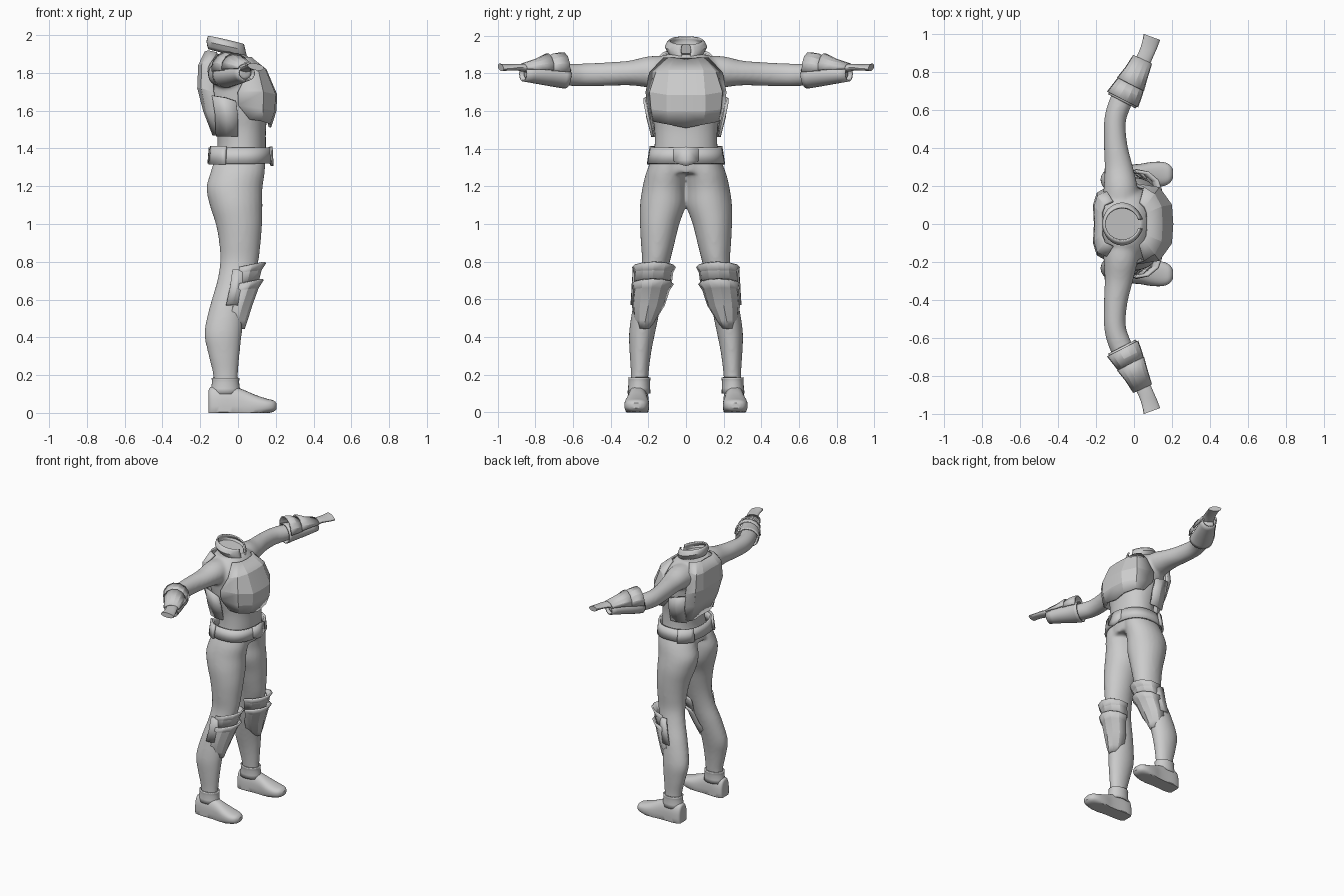
import bpy, bmesh, math
from mathutils import Vector as V

grey = bpy.data.materials.new("plain grey")
grey.diffuse_color = (0.6, 0.6, 0.6, 1)


def level(x, y, z, rx, ry, tilt=0):
    """Horizontal ring; tilt raises its front."""
    return V((x, y, z)), V((rx, 0, tilt)), V((0, ry, 0))


def span(x0, x1, y, z, ry):
    return level((x0 + x1) / 2, y, z, (x1 - x0) / 2, ry)


def across(x, y, z, rh, rv, turn=0, roll=0):
    """Upright ring for parts that run along the arm."""
    a = math.radians(turn)
    return V((x, y, z)), V((math.cos(a) * rh, -math.sin(a) * rh, roll)), V((0, 0, rv))


def smooth_rings(rings, k):
    out = []
    for i in range(len(rings) - 1):
        p = [rings[max(0, min(len(rings) - 1, i + d))] for d in (-1, 0, 1, 2)]
        for j in range(k):
            t = j / k
            out.append([0.5 * (2 * b + (c - a) * t + (2 * a - 5 * b + 4 * c - d) * t * t
                               + (3 * b - a - 3 * c + d) * t ** 3)
                        for a, b, c, d in zip(*p)])
    return out + [rings[-1]]


def loft(bm, rings, n=24, k=4, arc=None, caps=True, side=1, power=2.0):
    """Skin over rings, closed all round or limited to an arc in degrees."""
    rows = []
    a0, a1 = arc or (0, 360)
    count = n + 1 if arc else n
    for c, u, v in smooth_rings(rings, k):
        row = []
        for i in range(count):
            a = math.radians(a0 + (a1 - a0) * i / n)
            cs, sn = math.cos(a), math.sin(a)
            p = c + u * math.copysign(abs(cs) ** (2 / power), cs) \
                  + v * math.copysign(abs(sn) ** (2 / power), sn)
            row.append(bm.verts.new((p.x, p.y * side, max(p.z, 0))))
        rows.append(row)
    for r, s in zip(rows, rows[1:]):
        for i in range(n):
            j = (i + 1) % count
            bm.faces.new((r[i], r[j], s[j], s[i]))
    if caps and not arc:
        bm.faces.new(rows[0])
        bm.faces.new(rows[-1])


def sheet(bm, rows):
    """Faceted plate from rows of points."""
    grid = [[bm.verts.new(p) for p in row] for row in rows]
    for r, s in zip(grid, grid[1:]):
        for i in range(len(r) - 1):
            bm.faces.new((r[i], r[i + 1], s[i + 1], s[i]))


def finish(bm, name, mirror=False, thick=0, angle=35):
    bmesh.ops.recalc_face_normals(bm, faces=bm.faces)
    me = bpy.data.meshes.new(name)
    bm.to_mesh(me)
    bm.free()
    me.materials.append(grey)
    ob = bpy.data.objects.new(name, me)
    bpy.context.collection.objects.link(ob)
    if mirror:
        m = ob.modifiers.new("mirror", 'MIRROR')
        m.use_axis = (False, True, False)
        m.merge_threshold = 0.0005
    if thick:
        s = ob.modifiers.new("thickness", 'SOLIDIFY')
        s.thickness, s.offset = thick, 0
    bpy.ops.object.select_all(action='DESELECT')
    ob.select_set(True)
    bpy.context.view_layer.objects.active = ob
    if angle:
        bpy.ops.object.shade_smooth_by_angle(angle=math.radians(angle))
    return ob


def part(name, rings, mirror=True, thick=0, angle=35, **kw):
    bm = bmesh.new()
    loft(bm, rings, **kw)
    return finish(bm, name, mirror, thick, angle)


# Bodysuit: torso, legs and arms fused into one smooth skin
bm = bmesh.new()
loft(bm, [span(-.14, .14, 0, 1.27, .17), span(-.125, .145, 0, 1.33, .178),
          span(-.11, .148, 0, 1.4, .168), span(-.115, .148, 0, 1.5, .168),
          span(-.16, .158, 0, 1.6, .183), span(-.197, .155, 0, 1.72, .192),
          span(-.192, .12, 0, 1.8, .195), span(-.18, .075, 0, 1.86, .17),
          span(-.16, .04, 0, 1.9, .11)], n=32, power=2.2)
for s in (1, -1):
    loft(bm, [span(-.125, .145, .095, 1.34, .09), span(-.147, .142, .105, 1.27, .108),
              span(-.167, .13, .115, 1.19, .117), span(-.15, .13, .123, 1.1, .122),
              span(-.118, .128, .14, 1.0, .105), span(-.1, .12, .15, .9, .09),
              span(-.095, .108, .16, .8, .075), span(-.11, .08, .18, .7, .072),
              span(-.145, .042, .205, .58, .074), span(-.178, .022, .232, .43, .07),
              span(-.16, .01, .242, .32, .058), span(-.132, .0, .246, .2, .047),
              span(-.13, 0, .25, .1, .047)], side=s)
    loft(bm, [across(-.07, .06, 1.8, .1, .09), across(-.07, .19, 1.808, .09, .084),
              across(-.08, .3, 1.802, .075, .066), across(-.097, .42, 1.796, .062, .063),
              across(-.1, .54, 1.792, .058, .061, 10), across(-.075, .63, 1.792, .06, .058, 27),
              across(-.02, .74, 1.795, .055, .05, 27), across(.04, .85, 1.8, .04, .035, 25)], side=s)
suit = finish(bm, "bodysuit", angle=0)
r = suit.modifiers.new("fuse", 'REMESH')
r.mode, r.voxel_size, r.use_smooth_shade = 'VOXEL', 0.01, True
sm = suit.modifiers.new("soften", 'SMOOTH')
sm.factor, sm.iterations = 0.5, 10

# Collar, split at the throat
part("collar", [level(-.053, 0, 1.902, .1, .082, -.025), level(-.062, 0, 1.942, .1, .108, -.024),
                level(-.062, 0, 1.973, .092, .085, -.022)],
     mirror=False, thick=.01, arc=(14, 346), n=30, k=2)
part("collar_lining", [level(-.06, 0, 1.93, .09, .09, -.024), level(-.06, 0, 1.91, .06, .06, -.02),
                       level(-.06, 0, 1.9, .01, .01)], mirror=False, k=2)

# Chest plate: right half points (x, y, z), mirrored
bm = bmesh.new()
sheet(bm, [[(.07, 0, 1.875), (.068, .06, 1.878), (.055, .09, 1.88), (.03, .115, 1.88)],
           [(.145, 0, 1.815), (.14, .09, 1.815), (.105, .155, 1.805), (.05, .19, 1.8)],
           [(.2, 0, 1.685), (.193, .1, 1.685), (.13, .188, 1.7), (.0, .208, 1.7)],
           [(.197, 0, 1.6), (.188, .1, 1.6), (.13, .18, 1.61), (.0, .2, 1.63)],
           [(.168, 0, 1.512), (.165, .09, 1.53), (.125, .165, 1.545), (.06, .18, 1.555)]])
finish(bm, "chest_plate", True, .014, 12)

# Back plate
bm = bmesh.new()
sheet(bm, [[(-.168, 0, 1.91), (-.17, .06, 1.91), (-.155, .1, 1.915), (-.11, .12, 1.905)],
           [(-.2, 0, 1.84), (-.204, .09, 1.84), (-.188, .145, 1.84), (-.14, .165, 1.86)],
           [(-.204, 0, 1.72), (-.209, .1, 1.72), (-.19, .16, 1.72), (-.13, .195, 1.7)],
           [(-.172, 0, 1.6), (-.178, .09, 1.6), (-.165, .14, 1.6), (-.11, .19, 1.6)],
           [(-.122, 0, 1.47), (-.128, .08, 1.47), (-.12, .12, 1.47), (-.08, .16, 1.47)]])
finish(bm, "back_plate", True, .014, 12)

# Rib plates under the arms
bm = bmesh.new()
sheet(bm, [[(-.135, .195, 1.68), (-.07, .218, 1.67), (-.01, .22, 1.65)],
           [(-.12, .19, 1.58), (-.06, .205, 1.57), (.0, .203, 1.57)],
           [(-.115, .155, 1.465), (-.06, .176, 1.465), (.0, .178, 1.465)]])
finish(bm, "rib_plate", True, .014, 12)

# Belt with buckle and side pouches
part("belt", [level(.008, 0, 1.32, .163, .2), level(.01, 0, 1.405, .158, .184)],
     mirror=False, thick=.014, caps=False, n=40, k=1, power=2.4)
part("belt_pouch", [level(.005, 0, 1.315, .174, .212), level(.006, 0, 1.412, .166, .196)],
     thick=.016, arc=(110, 150), n=5, k=1, power=2.4)
bm = bmesh.new()
sheet(bm, [[(.176, 0, 1.41), (.168, .066, 1.408)], [(.18, 0, 1.34), (.172, .066, 1.335)],
           [(.18, 0, 1.308), (.175, .035, 1.318)]])
finish(bm, "belt_buckle", True, .014, 20)

# Knee and shin guards
part("knee_guard", [level(.02, .17, .775, .125, .112, .022), level(.015, .173, .745, .104, .1, .012),
                    level(.002, .178, .675, .1, .096, .014)],
     thick=.012, arc=(-96, 96), n=6, k=1, angle=15)
part("shin_guard", [level(.012, .177, .685, .12, .108, .022), level(.0, .184, .65, .104, .092, .014),
                    level(-.022, .2, .57, .092, .082), level(-.04, .216, .5, .085, .055, -.01),
                    level(-.045, .222, .46, .075, .036, -.015)],
     thick=.012, arc=(-92, 92), n=6, k=1, angle=15)
part("calf_side_plate", [level(-.015, .183, .76, .1, .096), level(-.03, .188, .66, .098, .097),
                         level(-.05, .203, .57, .095, .088)],
     thick=.01, arc=(35, 98), n=3, k=1, angle=15)

# Boots: foot lies along x, flattened at the ground
feet = [(-.155, .035, .085), (-.145, .05, .1), (-.1, .058, .108), (-.03, .056, .105),
        (.03, .057, .086), (.09, .065, .06), (.15, .064, .04), (.188, .048, .03), (.205, .022, .014)]
part("boot", [(V((x, .258 + x * .03, .036)), V((0, ry, 0)), V((0, 0, rz))) for x, ry, rz in feet],
     n=28, k=3, power=2.5)
part("boot_cuff", [level(-.067, .25, .1, .076, .056), level(-.066, .248, .16, .067, .052),
                   level(-.066, .247, .185, .07, .055)],
     thick=.01, caps=False, k=2)

# Forearm sleeve and flared armour over it
part("forearm_sleeve", [across(-.063, .645, 1.79, .078, .067, 27), across(-.04, .7, 1.792, .072, .06, 27),
                        across(.005, .78, 1.796, .058, .05, 27), across(.045, .865, 1.798, .045, .037, 25)],
     thick=.008, caps=False, k=2)
part("gauntlet_flare", [across(-.06, .655, 1.82, .088, .09, 27), across(-.035, .7, 1.822, .08, .08, 27),
                        across(-.012, .745, 1.822, .07, .055, 27)],
     thick=.01, arc=(-8, 188), n=7, k=1, angle=15)
part("gauntlet_plate", [across(-.018, .735, 1.825, .075, .078, 27), across(.01, .79, 1.825, .062, .05, 27),
                        across(.045, .865, 1.825, .05, .025, 25)],
     thick=.01, arc=(-5, 185), n=7, k=1, angle=15)

# Flat back of the hand
part("hand_back", [across(.035, .83, 1.825, .042, .024, 25), across(.062, .89, 1.832, .04, .018, 23),
                   across(.082, .94, 1.832, .042, .016, 20, -.006),
                   across(.094, .984, 1.832, .046, .018, 20, -.008)], n=20, k=2)
